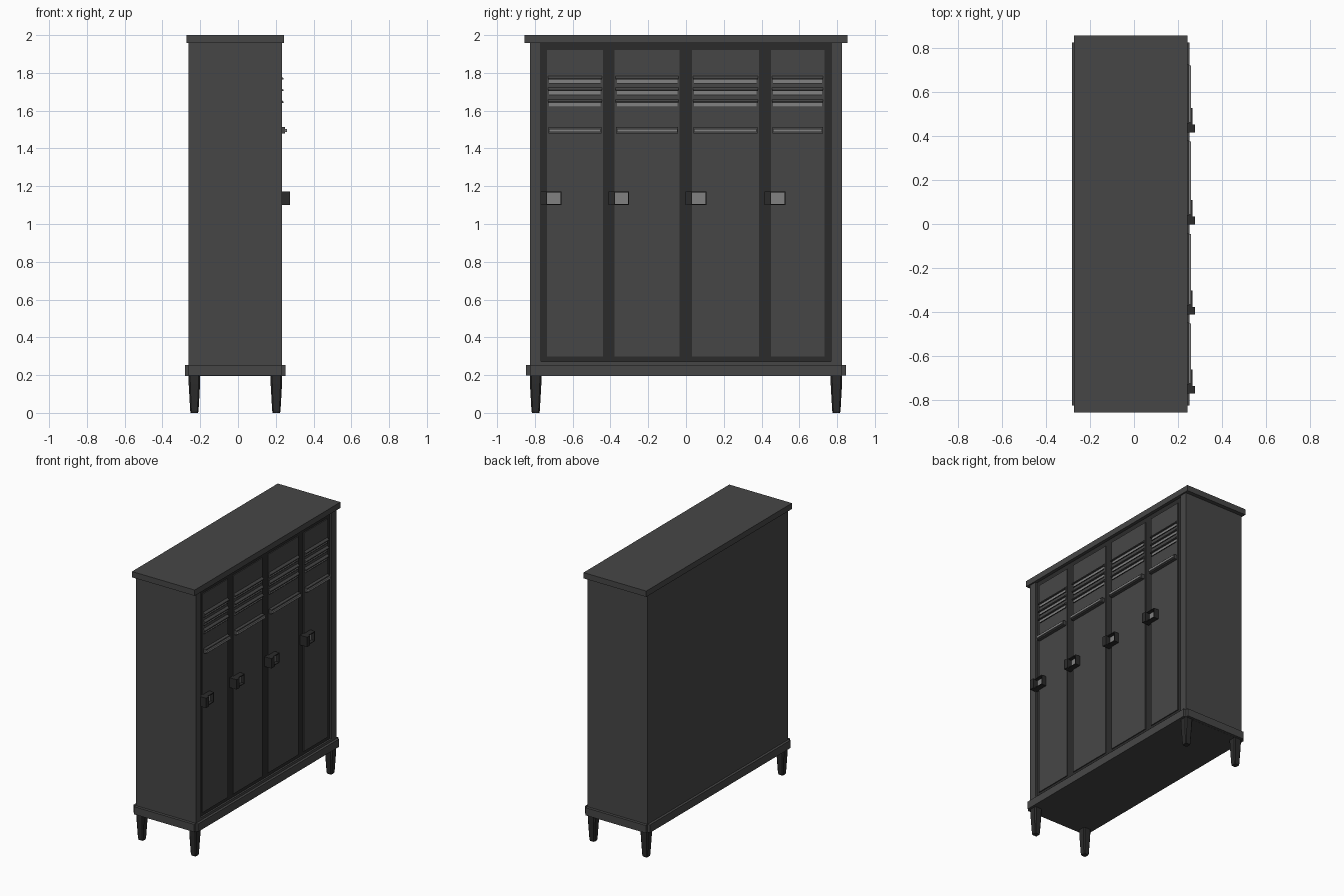
import bpy, bmesh

if "Cube" in bpy.data.objects:
    bpy.data.objects.remove(bpy.data.objects["Cube"])


def material(name, v):
    m = bpy.data.materials.new(name)
    m.diffuse_color = (v, v, v, 1)
    m.use_nodes = True
    m.node_tree.nodes["Principled BSDF"].inputs["Base Color"].default_value = m.diffuse_color
    return m


BODY = material("charcoal paint", 0.062)
DARK = material("dark trim", 0.024)
STEEL = material("light steel", 0.22)


def make(name, verts, faces, mat):
    me = bpy.data.meshes.new(name)
    me.from_pydata(verts, [], faces)
    bm = bmesh.new()
    bm.from_mesh(me)
    bmesh.ops.recalc_face_normals(bm, faces=bm.faces)
    bm.to_mesh(me)
    bm.free()
    me.materials.append(mat)
    ob = bpy.data.objects.new(name, me)
    bpy.context.collection.objects.link(ob)
    return ob


def loft(name, rings, mat):
    # closed solid through rings of equal point count
    n = len(rings[0])
    verts = [p for r in rings for p in r]
    faces = [tuple(range(n)), tuple(range((len(rings) - 1) * n, len(rings) * n))]
    for k in range(len(rings) - 1):
        for i in range(n):
            j = (i + 1) % n
            faces.append((k * n + i, k * n + j, (k + 1) * n + j, (k + 1) * n + i))
    return make(name, verts, faces, mat)


def box(name, x0, x1, y0, y1, z0, z1, mat):
    return loft(name, [[(x0, y0, z), (x1, y0, z), (x1, y1, z), (x0, y1, z)]
                       for z in (z0, z1)], mat)


FRONT = 0.232    # front of the carcass
BACK = -0.262
DOOR = 0.226     # door face, slightly recessed

# Carcass with two front stiles
box("cabinet_body", BACK, 0.212, -0.825, 0.825, 0.2, 1.96, BODY)
for s in (-1, 1):
    a, b = sorted((s * 0.767, s * 0.825))
    box("front_stile", 0.21, FRONT, a, b, 0.25, 1.96, BODY)
box("door_surround", 0.205, 0.219, -0.768, 0.768, 0.25, 1.957, DARK)
box("bottom_rail", 0.205, FRONT, -0.768, 0.768, 0.25, 0.272, BODY)

# Top slab and notched-corner plinth
box("top_slab", -0.272, 0.243, -0.855, 0.855, 1.957, 2.0, BODY)
box("plinth_long", -0.281, 0.251, -0.825, 0.825, 0.196, 0.254, BODY)
box("plinth_ends", BACK, FRONT, -0.846, 0.846, 0.197, 0.2535, BODY)

# Tapered legs with chamfered corners
for cx in (-0.231, 0.203):
    for cy in (-0.796, 0.796):
        rings = []
        for z, h in ((0, 0.019), (0.01, 0.022), (0.15, 0.030), (0.198, 0.031)):
            c = h * 0.72
            rings.append([(cx + a, cy + b, z) for a, b in
                          ((h, -c), (h, c), (c, h), (-c, h),
                           (-h, c), (-h, -c), (-c, -h), (c, -h))])
        loft("leg", rings, DARK)

# Doors with louvres, label bar and latch
for y0, y1 in ((-0.737, -0.44), (-0.378, -0.034), (0.031, 0.386), (0.449, 0.732)):
    box("door", 0.21, DOOR, y0, y1, 0.298, 1.92, BODY)
    a, b = y0 + 0.012, y1 - 0.012

    for z in (1.755, 1.694, 1.632):
        # sloping hood with a light slot below it
        prof = [(DOOR - 0.002, z + 0.030), (0.241, z + 0.016),
                (0.241, z + 0.009), (DOOR - 0.002, z + 0.009)]
        loft("louvre_hood", [[(x, y, w) for x, w in prof] for y in (a - 0.006, b + 0.006)], BODY)
        box("louvre_slot", DOOR - 0.004, DOOR + 0.003, a, b, z - 0.009, z + 0.010, STEEL)
        box("louvre_lip", DOOR - 0.004, DOOR + 0.005, a, b, z - 0.013, z - 0.009, DARK)

    box("label_bar", DOOR - 0.004, 0.25, a - 0.004, b + 0.004, 1.480, 1.513, BODY)
    box("label_strip", 0.249, 0.259, a, b, 1.488, 1.504, STEEL)

    # latch: solid hinge block, hollow cup, steel plate inside
    l0, l1, l2 = y0 - 0.033, y0 + 0.002, y0 + 0.077
    box("latch_block", 0.21, 0.276, l0, l1, 1.10, 1.173, DARK)
    box("latch_cup_top", DOOR - 0.004, 0.265, l1, l2, 1.167, 1.173, DARK)
    box("latch_cup_bottom", DOOR - 0.004, 0.265, l1, l2, 1.10, 1.105, DARK)
    box("latch_cup_side", DOOR - 0.004, 0.265, l2 - 0.005, l2, 1.105, 1.167, DARK)
    box("latch_plate", DOOR - 0.004, 0.240, l1, l2 - 0.005, 1.105, 1.167, STEEL)
